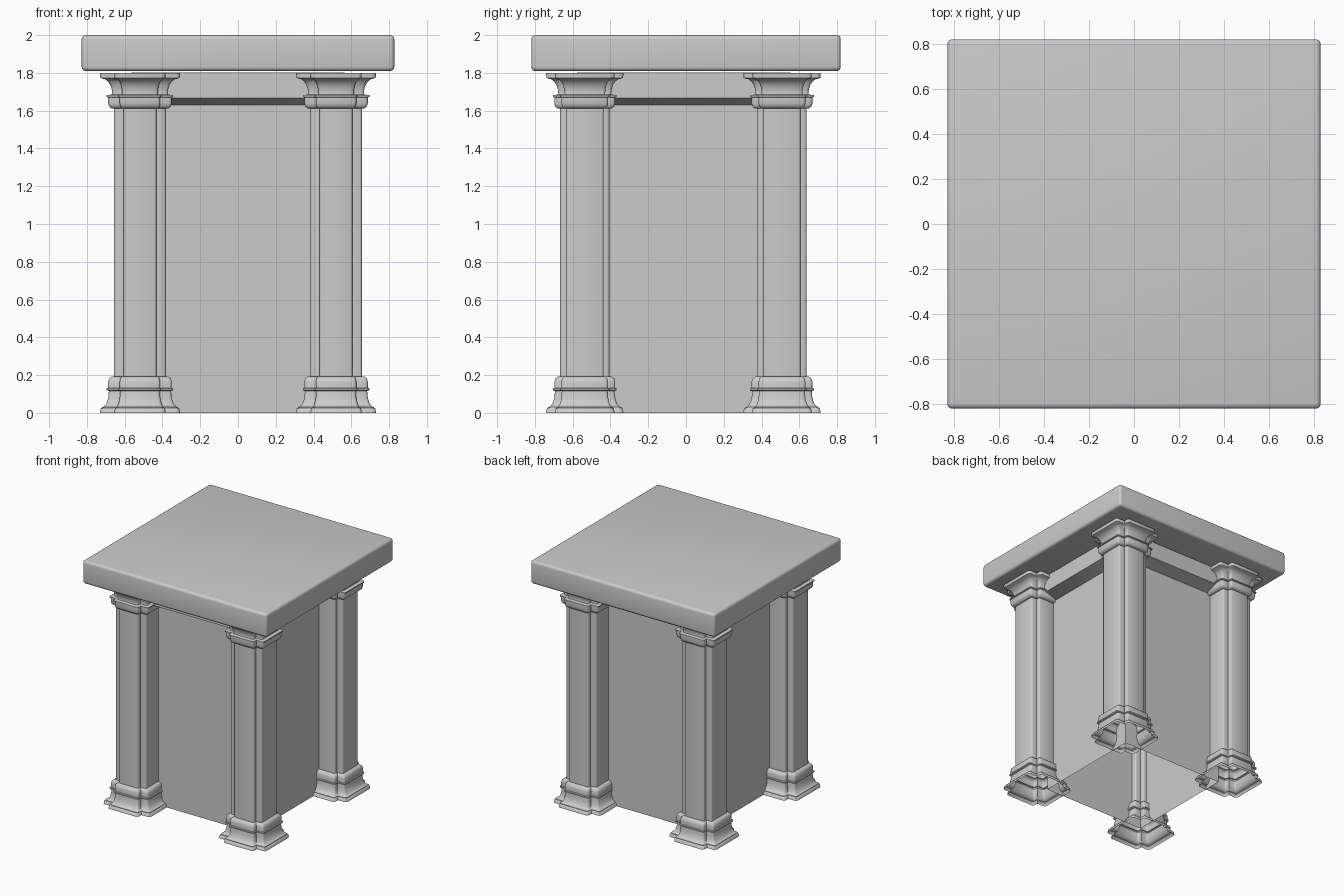
import bpy
import bmesh
import math

cube = bpy.data.objects.get("Cube")
if cube:
    bpy.data.objects.remove(cube, do_unlink=True)

stone = bpy.data.materials.new("grey_stone")
stone.use_nodes = True
stone.diffuse_color = (0.6, 0.6, 0.6, 1)
stone.node_tree.nodes["Principled BSDF"].inputs["Base Color"].default_value = (0.6, 0.6, 0.6, 1)


def finish(bm, name, location, smooth=30):
    """Turn a bmesh into a stone object, smooth below the given angle."""
    bmesh.ops.recalc_face_normals(bm, faces=bm.faces)
    mesh = bpy.data.meshes.new(name)
    bm.to_mesh(mesh)
    bm.free()
    mesh.materials.append(stone)
    obj = bpy.data.objects.new(name, mesh)
    bpy.context.collection.objects.link(obj)
    obj.location = location
    bpy.ops.object.select_all(action='DESELECT')
    obj.select_set(True)
    bpy.context.view_layer.objects.active = obj
    bpy.ops.object.shade_smooth_by_angle(angle=math.radians(smooth))
    return obj


def loft(section, rings):
    """Stack scaled copies of a closed section; the ends stay open."""
    bm = bmesh.new()
    previous = None
    for z, sx, sy in rings:
        ring = [bm.verts.new((x * sx, y * sy, z)) for x, y in section]
        if previous:
            for i in range(len(ring)):
                j = (i + 1) % len(ring)
                bm.faces.new((previous[i], previous[j], ring[j], ring[i]))
        previous = ring
    return bm


# Square section with a stepped notch at each corner, its edges eased
W, D, EASE = 0.137, 0.13, 0.011
PX, PY = 0.0875, 0.1
quarter = [(W, PY - EASE), (W - EASE * 0.3, PY - EASE * 0.3), (W - EASE, PY),
           (PX, PY),
           (PX, D - EASE), (PX - EASE * 0.3, D - EASE * 0.3), (PX - EASE, D)]
notched = (quarter
           + [(-x, y) for x, y in reversed(quarter)]
           + [(-x, -y) for x, y in quarter]
           + [(x, -y) for x, y in reversed(quarter)])

# Moulding: half width and height, flaring away from the shaft
arc = [t * math.pi / 10 for t in range(6)]
base = ([(0.212, 0), (0.208, 0.022), (0.201, 0.026)]
        + [(0.165 + 0.036 * (1 - math.sin(a)), 0.03 + 0.085 * (1 - math.cos(a))) for a in arc]
        + [(0.176, 0.12), (0.176, 0.13), (0.168, 0.133), (0.168, 0.165),
           (0.163, 0.182), (0.15, 0.192), (W, 0.192)])
capital = ([(W, 1.612), (0.15, 1.612), (0.163, 1.622), (0.168, 1.638),
            (0.168, 1.67), (0.176, 1.673), (0.176, 1.682), (0.148, 1.686)]
           + [(0.147 + 0.054 * (1 - math.cos(a)), 1.69 + 0.08 * math.sin(a)) for a in arc]
           + [(0.21, 1.774), (0.212, 1.8)])
rings = [(z, w / W, (w - W + D) / D) for w, z in base + capital]

# Four columns
for side, x in (("right", -0.519), ("left", 0.519)):
    for end, y in (("front", -0.536), ("back", 0.508)):
        finish(loft(notched, rings), f"{end}_{side}_column", (x, y, 0), 50)

# Inner chamber: open shell with a projecting band at the top
square = [(1, 1), (-1, 1), (-1, -1), (1, -1)]
walls = [(0, 0.465), (1.63, 0.465), (1.666, 0.565), (1.803, 0.565)]
finish(loft(square, [(z, w, w) for z, w in walls]), "inner_chamber", (0, -0.013, 0))

# Roof slab with rounded edges
bm = bmesh.new()
bmesh.ops.create_cube(bm, size=1)
bmesh.ops.scale(bm, vec=(1.655, 1.638, 0.19), verts=bm.verts)
bmesh.ops.bevel(bm, geom=bm.edges[:], offset=0.022, segments=4, profile=0.5, affect='EDGES')
finish(bm, "roof_slab", (0, 0, 1.905))
